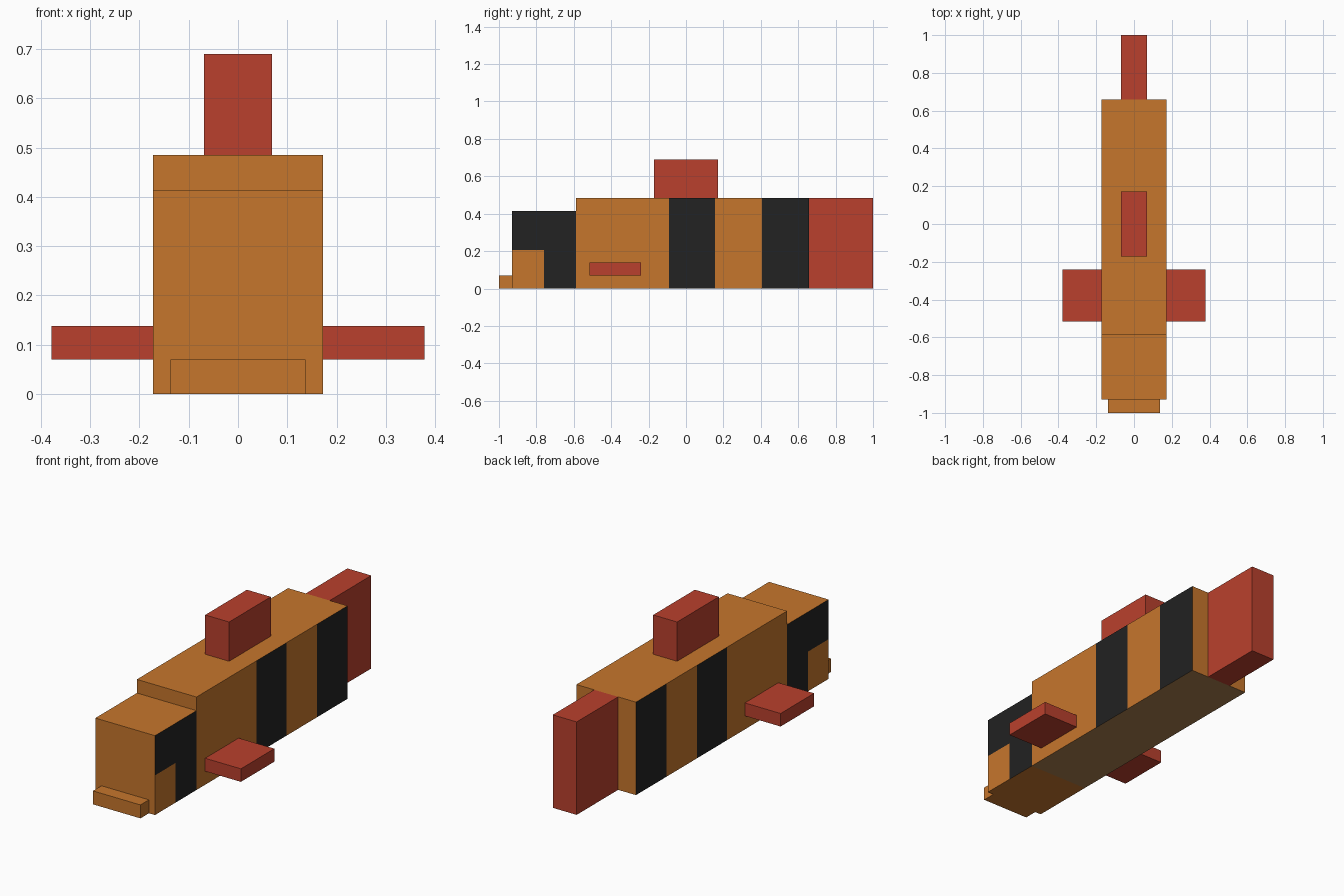
import bpy
import bmesh
from mathutils import Vector

default = bpy.data.objects.get("Cube")
if default:
    bpy.data.objects.remove(default, do_unlink=True)


def material(name, srgb):
    """Make a flat material from 0-255 display values."""
    linear = [((c / 255 + 0.055) / 1.055) ** 2.4 for c in srgb]
    mat = bpy.data.materials.new(name)
    mat.use_nodes = True
    mat.diffuse_color = (*linear, 1)
    mat.node_tree.nodes["Principled BSDF"].inputs["Base Color"].default_value = (*linear, 1)
    return mat


ORANGE = material("orange", (198, 118, 44))
BLACK = material("black", (34, 34, 34))
RED = material("red", (186, 64, 45))
TAN = material("belly_tan", (168, 125, 77))


def box(name, x, y, z, mats, cuts=(), rule=None):
    """Box from ranges; cuts are (axis, position), rule picks a material per face."""
    bm = bmesh.new()
    bmesh.ops.create_cube(bm, size=1)
    for v in bm.verts:
        v.co = Vector([(r[0] + r[1]) / 2 + c * (r[1] - r[0])
                       for r, c in zip((x, y, z), v.co)])
    for axis, pos in cuts:
        normal = Vector((0, 0, 0))
        normal[axis] = 1
        geom = bm.verts[:] + bm.edges[:] + bm.faces[:]
        bmesh.ops.bisect_plane(bm, geom=geom, plane_co=normal * pos, plane_no=normal)
    bm.normal_update()
    if rule:
        for f in bm.faces:
            f.material_index = rule(f.calc_center_median(), f.normal)
    mesh = bpy.data.meshes.new(name)
    bm.to_mesh(mesh)
    bm.free()
    for m in mats:
        mesh.materials.append(m)
    obj = bpy.data.objects.new(name, mesh)
    bpy.context.collection.objects.link(obj)
    return obj


W = 0.172                              # half width of the body
NOSE, NECK, RUMP = -0.93, -0.588, 0.658
TOP = 0.485
BANDS = ((-0.092, 0.155), (0.405, RUMP))
CHEEK_Y, CHEEK_Z = -0.76, 0.207


def body_rule(c, n):
    if n.z < -0.5:
        return 2
    return int(abs(n.x) > 0.5 and any(a < c.y < b for a, b in BANDS))


def head_rule(c, n):
    return int(abs(n.x) > 0.5 and not (c.y < CHEEK_Y and c.z < CHEEK_Z))


# Body with dark bands on its sides and a tan belly
box("body", (-W, W), (NECK, RUMP), (0, TOP), (ORANGE, BLACK, TAN),
    [(1, BANDS[0][0]), (1, BANDS[0][1]), (1, BANDS[1][0])], body_rule)

# Head with dark sides and an orange cheek patch
box("head", (-W, W), (NOSE, NECK), (0, 0.414), (ORANGE, BLACK),
    [(1, CHEEK_Y), (2, CHEEK_Z)], head_rule)

# Lip
box("lip", (-0.137, 0.137), (-1, NOSE), (0, 0.07), (ORANGE,))

# Fins
box("tail_fin", (-0.069, 0.069), (RUMP, 1), (0, TOP), (RED,))
box("top_fin", (-0.069, 0.069), (-0.172, 0.172), (TOP, 0.69), (RED,))
for name, x in (("left_fin", (W, 0.378)), ("right_fin", (-0.378, -W))):
    box(name, x, (-0.516, -0.24), (0.07, 0.138), (RED,))
